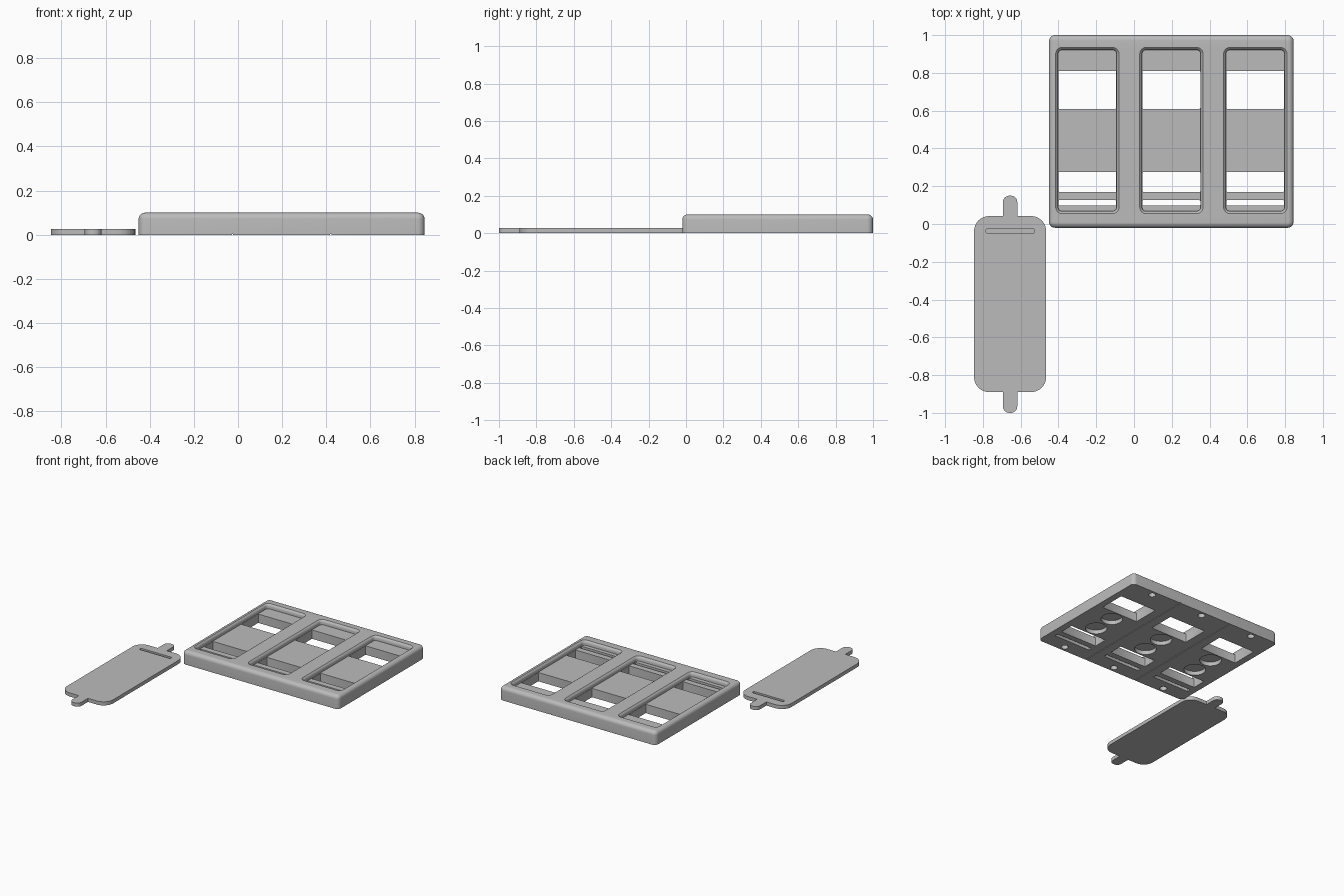
import bpy, bmesh, math

if "Cube" in bpy.data.objects:
    bpy.data.objects.remove(bpy.data.objects["Cube"])

grey = bpy.data.materials.new("light_grey")
grey.diffuse_color = (0.5, 0.5, 0.5, 1)
grey.use_nodes = True
grey.node_tree.nodes["Principled BSDF"].inputs["Base Color"].default_value = grey.diffuse_color


def outline(x0, x1, y0, y1, r, steps=6):
    """Counter-clockwise rounded rectangle."""
    pts = []
    corners = ((x1 - r, y1 - r), (x0 + r, y1 - r), (x0 + r, y0 + r), (x1 - r, y0 + r))
    for q, (cx, cy) in enumerate(corners):
        for i in range(steps + 1):
            a = math.pi / 2 * (q + i / steps)
            pts.append((cx + r * math.cos(a), cy + r * math.sin(a)))
    return pts


def loft(name, rings):
    """Closed solid through (outline, z) rings, from bottom to top."""
    bm = bmesh.new()
    loops = [[bm.verts.new((x, y, z)) for x, y in pts] for pts, z in rings]
    n = len(loops[0])
    for a, b in zip(loops, loops[1:]):
        for i in range(n):
            j = (i + 1) % n
            bm.faces.new((a[i], a[j], b[j], b[i]))
    bm.faces.new(loops[0][::-1])
    bm.faces.new(loops[-1])
    me = bpy.data.meshes.new(name)
    bm.to_mesh(me)
    bm.free()
    me.materials.append(grey)
    ob = bpy.data.objects.new(name, me)
    bpy.context.collection.objects.link(ob)
    return ob


def block(name, x0, x1, y0, y1, z0, z1, r=0.004, steps=2):
    pts = outline(x0, x1, y0, y1, r, steps)
    return loft(name, [(pts, z0), (pts, z1)])


def disc(name, x, y, r, z0, z1):
    pts = [(x + r * math.cos(i * math.tau / 32), y + r * math.sin(i * math.tau / 32))
           for i in range(32)]
    return loft(name, [(pts, z0), (pts, z1)])


def combine(target, tool, operation):
    """Apply a boolean and discard the tool."""
    tool.hide_render = True
    mod = target.modifiers.new("bool", 'BOOLEAN')
    mod.object, mod.operation, mod.solver = tool, operation, 'EXACT'
    bpy.ops.object.select_all(action='DESELECT')
    bpy.context.view_layer.objects.active = target
    target.select_set(True)
    bpy.ops.object.modifier_apply(modifier=mod.name)
    bpy.data.objects.remove(tool)


def smooth(ob):
    bpy.ops.object.select_all(action='DESELECT')
    bpy.context.view_layer.objects.active = ob
    ob.select_set(True)
    bpy.ops.object.shade_smooth_by_angle(angle=math.radians(30))


# Frame body with rounded top edge
X0, X1, Y0, Y1, H, R = -0.45, 0.845, -0.02, 1.0, 0.1, 0.028
rings = [(outline(X0, X1, Y0, Y1, 0.032), 0)]
for i in range(7):
    a = math.pi / 2 * i / 6
    d = R * (1 - math.cos(a))
    rings.append((outline(X0 + d, X1 - d, Y0 + d, Y1 - d, 0.032 - d), H - R + R * math.sin(a)))
frame = loft("frame", rings)

FLOOR = 0.066
for cx in (-0.247, 0.198, 0.642):
    # Recessed pocket with eased rim
    w = 0.168
    pocket = []
    for d, z in ((0.013, FLOOR), (0.013, 0.084), (0.009, 0.093), (0, H), (0, H + 0.03)):
        pocket.append((outline(cx - w + d, cx + w - d, 0.055 + d, 0.935 - d, 0.035 - d), z))
    combine(frame, loft("pocket_cutter", pocket), 'DIFFERENCE')
    # Openings through the floor
    for y0, y1 in ((0.61, 0.81), (0.17, 0.275), (0.098, 0.126)):
        combine(frame, block("opening_cutter", cx - 0.153, cx + 0.153, y0, y1, -0.05, 0.08),
                'DIFFERENCE')
    # Round recesses in the underside
    for y, r, depth in ((0.358, 0.075, 0.03), (0.527, 0.075, 0.03),
                        (0.02, 0.025, 0.03), (0.96, 0.025, 0.03)):
        combine(frame, disc("recess_cutter", cx, y, r, -0.02, depth), 'DIFFERENCE')

# Thin seams under the dividers
for x in (-0.025, 0.42):
    combine(frame, block("seam_cutter", x - 0.003, x + 0.003, -0.1, 1.1, -0.02, 0.004, 0.001),
            'DIFFERENCE')
smooth(frame)

# Loose insert plate with end tabs and a finger groove
T = 0.027
plate = block("insert_plate", -0.847, -0.465, -0.89, 0.042, 0, T, 0.08, 8)
combine(plate, block("tab", -0.694, -0.618, -1.0, 0.15, 0, T, 0.034, 6), 'UNION')
combine(plate, block("groove_cutter", -0.785, -0.527, -0.048, -0.026, 0.014, 0.05, 0.008, 3),
        'DIFFERENCE')
smooth(plate)
